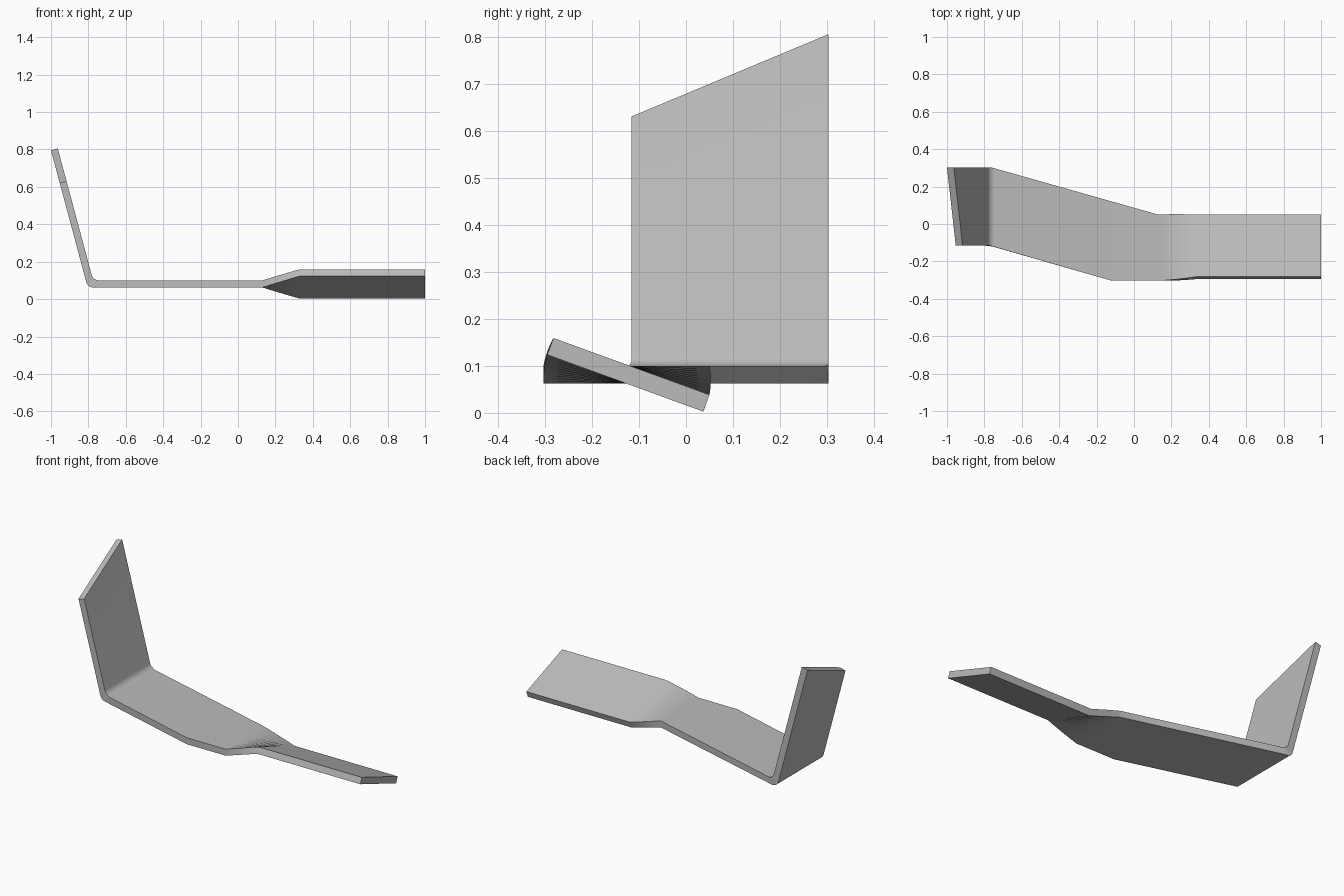
import bpy
import bmesh
from math import sin, cos, tan, radians

if "Cube" in bpy.data.objects:
    bpy.data.objects.remove(bpy.data.objects["Cube"])

THICK = 0.038
BOTTOM, TOP = 0.062, 0.10
LEAN = radians(15)      # upright flange, from vertical
TWIST = radians(-20)    # arm, about its length
BEND = radians(90) - LEAN

steel = bpy.data.materials.new("grey_steel")
steel.use_nodes = True
steel.diffuse_color = (0.5, 0.5, 0.5, 1)
steel.node_tree.nodes["Principled BSDF"].inputs["Base Color"].default_value = (0.5, 0.5, 0.5, 1)


def front_y(x):
    return max(-0.303, min(-0.116, -0.303 - 0.288 * (x + 0.12)))


def back_y(x):
    return min(0.303, max(0.05, 0.05 - 0.283 * (x - 0.13)))


def section(top, bottom):
    """Four corners of the strip from (x, z) points on its two faces."""
    (xt, zt), (xb, zb) = top, bottom
    return [(xt, front_y(xt), zt), (xt, back_y(xt), zt),
            (xb, back_y(xb), zb), (xb, front_y(xb), zb)]


def twisted(x, t):
    """Cross-section of the arm, turned by a fraction t of the full twist."""
    a = TWIST * t
    cy, cz = -0.1265 + 0.004 * t, 0.081
    return [(x, cy + u * cos(a) - v * sin(a), cz + u * sin(a) + v * cos(a))
            for u, v in ((-0.1765, THICK / 2), (0.1765, THICK / 2),
                         (0.1765, -THICK / 2), (-0.1765, -THICK / 2))]


def bend_point(corner_x, corner_z, a, r=0.04):
    return (corner_x + r * tan(BEND / 2) - r * sin(a), corner_z + r - r * cos(a))


# Upright flange with a slanted end
def flange_end(z):
    x = -1 + THICK * cos(LEAN) + (0.805 - z) * tan(LEAN)
    return (x, z), (x - THICK * cos(LEAN), z - THICK * sin(LEAN))


(fi, fo), (bi, bo) = flange_end(0.63), flange_end(0.805)
sections = [[(fi[0], -0.116, fi[1]), (bi[0], 0.303, bi[1]),
             (bo[0], 0.303, bo[1]), (fo[0], -0.116, fo[1])]]

# Rounded bend between flange and base
inner_x = bi[0] + (bi[1] - TOP) * tan(LEAN)
outer_x = bo[0] + (bo[1] - BOTTOM) * tan(LEAN)
STEPS = 10
for i in range(STEPS + 1):
    a = BEND * (1 - i / STEPS)
    sections.append(section(bend_point(inner_x, TOP, a), bend_point(outer_x, BOTTOM, a)))

# Flat base, then the twist and the straight arm
sections.append(section((-0.12, TOP), (-0.12, BOTTOM)))
for i in range(STEPS + 1):
    sections.append(twisted(0.13 + 0.2 * i / STEPS, i / STEPS))
sections.append(twisted(1.0, 1))

# Skin the sections into one solid strip
bm = bmesh.new()
rings = [[bm.verts.new(p) for p in s] for s in sections]
for r, s in zip(rings, rings[1:]):
    for k in range(4):
        n = (k + 1) % 4
        bm.faces.new((r[k], r[n], s[n], s[k]))
bm.faces.new(rings[0])
bm.faces.new(rings[-1])
bmesh.ops.recalc_face_normals(bm, faces=bm.faces)
mesh = bpy.data.meshes.new("bent_bracket")
bm.to_mesh(mesh)
bm.free()
mesh.materials.append(steel)
bracket = bpy.data.objects.new("bent_bracket", mesh)
bpy.context.collection.objects.link(bracket)
bpy.context.view_layer.objects.active = bracket
bracket.select_set(True)
bpy.ops.object.shade_smooth_by_angle(angle=radians(30))
